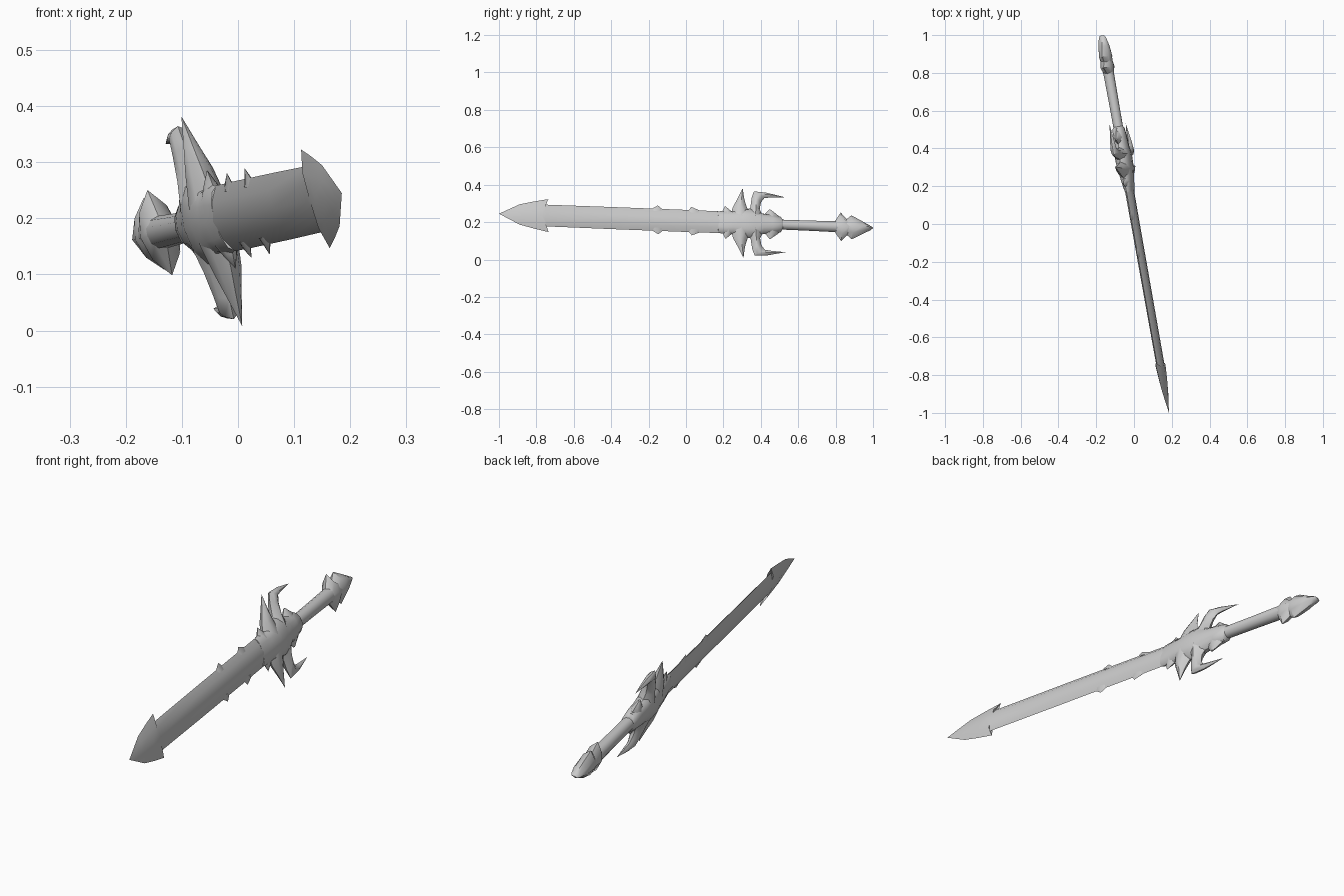
import bpy, bmesh, math
from mathutils import Vector

if "Cube" in bpy.data.objects:
    bpy.data.objects.remove(bpy.data.objects["Cube"])

# Sword frame: length, width and thickness directions
CENTRE = Vector((0.0075, 0, 0.2065))
LENGTH = Vector((-0.1775, 1, -0.0385))
WIDTH = Vector((-0.29, -0.012, 1))
THICK = WIDTH.cross(LENGTH).normalized()

steel = bpy.data.materials.new("grey_steel")
steel.diffuse_color = (0.6, 0.6, 0.6, 1)
steel.use_nodes = True
steel.node_tree.nodes["Principled BSDF"].inputs["Base Color"].default_value = steel.diffuse_color

# Cross-sections as (across, thickness) pairs
LENS = [(1, 0), (.55, .72), (0, 1), (-.55, .72),
        (-1, 0), (-.55, -.72), (0, -1), (.55, -.72)]
ROUND = [(math.cos(a * math.pi / 6), math.sin(a * math.pi / 6)) for a in range(12)]


def loft(name, stations, section, side=1, angle=40):
    """Each station: edge point (y, w), opposite edge point (y, w), half thickness."""
    bm = bmesh.new()
    rings = []
    for y1, w1, y2, w2, t, *mid in stations:
        ring = []
        for a, h in section:
            y = (y1 + y2) / 2 + a * (y1 - y2) / 2
            if mid:      # centre of the section lies ahead of or behind its edges
                y += (mid[0] - y) * (1 - abs(a))
            w = (w1 + w2) / 2 + a * (w1 - w2) / 2
            ring.append(bm.verts.new(CENTRE + y * LENGTH + side * w * WIDTH + h * t * THICK))
        rings.append(ring)
    n = len(section)
    for r, s in zip(rings, rings[1:]):
        for i in range(n):
            j = (i + 1) % n
            bm.faces.new((r[i], r[j], s[j], s[i]))
    bm.faces.new(rings[0][::-1])
    bm.faces.new(rings[-1])
    bmesh.ops.remove_doubles(bm, verts=bm.verts, dist=0.0005)
    bmesh.ops.recalc_face_normals(bm, faces=bm.faces)
    mesh = bpy.data.meshes.new(name)
    bm.to_mesh(mesh)
    bm.free()
    mesh.materials.append(steel)
    ob = bpy.data.objects.new(name, mesh)
    bpy.context.collection.objects.link(ob)
    bpy.ops.object.select_all(action='DESELECT')
    ob.select_set(True)
    bpy.context.view_layer.objects.active = ob
    bpy.ops.object.shade_smooth_by_angle(angle=math.radians(angle))
    return ob


def straight(stations):
    """Symmetric stations (y, half width, half thickness[, centre y])."""
    return [(y, w, y, -w, t, *m) for y, w, t, *m in stations]


# Blade with arrow-shaped, barbed tip
loft("blade", straight([
    (-1.0, .0, .0), (-.89, .054, .009), (-.81, .073, .016),
    (-.735, .088, .018, -.775), (-.755, .058, .018, -.75),
    (-.4, .059, .019), (.0, .059, .02), (.25, .058, .022)]), LENS)

# Small teeth along both blade edges
for side, label in ((1, "upper"), (-1, "lower")):
    for i, (a, tip, b, w) in enumerate([(-.19, -.15, -.115, .077), (.005, .03, .085, .076)]):
        loft(f"{label}_tooth_{i + 1}", [(a, .045, b, .045, .010), (a + .01, .059, b - .012, .059, .005),
                                       (tip, w, tip, w, 0)], LENS, side)

# Cuff, hub and grip collar
loft("guard_hub", straight([
    (.17, .057, .02), (.215, .063, .028), (.25, .06, .034),
    (.3, .075, .04), (.36, .08, .042), (.41, .055, .038),
    (.46, .05, .036), (.505, .042, .031), (.515, .026, .026)]), ROUND)

# Guard spikes, horns, cuff teeth and collar teeth on both sides
for side, label in ((1, "upper"), (-1, "lower")):
    loft(f"{label}_guard_spike", [
        (.235, .03, .35, .03, .036), (.252, .085, .325, .09, .026),
        (.278, .132, .314, .125, .015), (.305, .187, .305, .187, 0)], LENS, side)
    loft(f"{label}_guard_horn", [
        (.31, .03, .42, .03, .038), (.345, .085, .395, .077, .028),
        (.352, .135, .402, .115, .022), (.365, .172, .42, .138, .017),
        (.43, .168, .45, .142, .012), (.53, .147, .53, .147, 0)], LENS, side)
    loft(f"{label}_cuff_tooth", [
        (.19, .04, .26, .04, .022), (.197, .062, .245, .06, .013),
        (.21, .088, .21, .088, 0)], LENS, side)
    loft(f"{label}_collar_tooth", [
        (.405, .025, .505, .025, .028), (.42, .05, .495, .047, .018),
        (.445, .078, .455, .076, .004)], LENS, side)

# Round grip
loft("grip", straight([(.48, .026, .026), (.65, .027, .027), (.82, .029, .029)]), ROUND)

# Pommel: flared collar and chisel-ended knob
loft("pommel_collar", straight([
    (.795, .028, .028), (.828, .076, .036), (.872, .032, .032)]), LENS)
loft("pommel_knob", straight([
    (.845, .03, .03), (.885, .064, .036), (.94, .036, .031),
    (.985, .012, .02), (.998, .002, .012)]), LENS)
